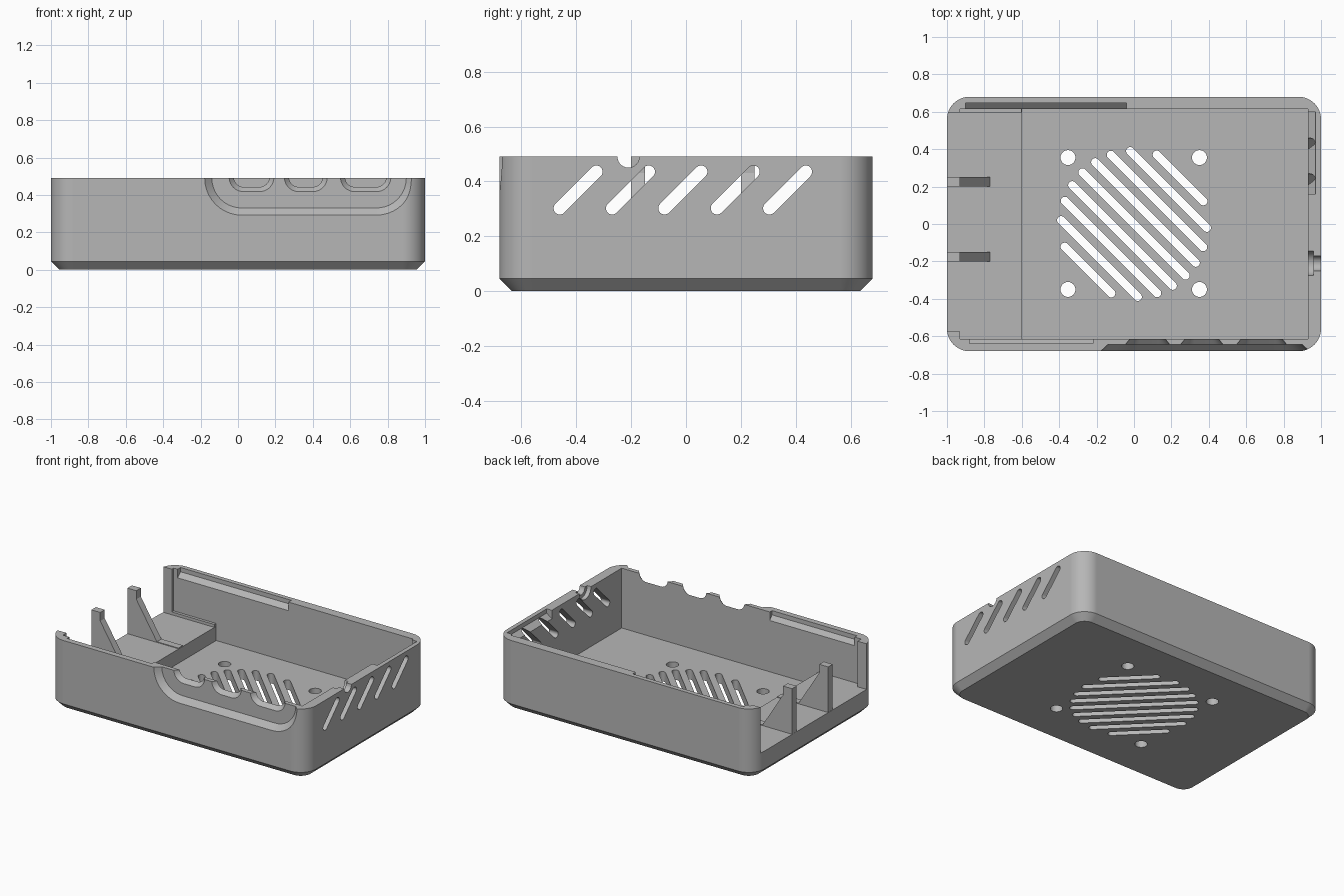
import bpy, bmesh, math

old = bpy.data.objects.get("Cube")
if old:
    bpy.data.objects.remove(old, do_unlink=True)

grey = bpy.data.materials.new("case_grey")
grey.use_nodes = True
COLOR = (0.47, 0.47, 0.47, 1)
grey.diffuse_color = COLOR
grey.node_tree.nodes["Principled BSDF"].inputs["Base Color"].default_value = COLOR

TOP, OVER = 0.49, 0.6        # rim height, height cutters reach above it


def loft(name, loops):
    """Solid skinned through matching loops of 3D points, capped at both ends."""
    bm = bmesh.new()
    rings = [[bm.verts.new(p) for p in loop] for loop in loops]
    n = len(rings[0])
    for a, b in zip(rings, rings[1:]):
        for i in range(n):
            j = (i + 1) % n
            bm.faces.new((a[i], a[j], b[j], b[i]))
    bm.faces.new(rings[0])
    bm.faces.new(rings[-1])
    bmesh.ops.recalc_face_normals(bm, faces=bm.faces)
    mesh = bpy.data.meshes.new(name)
    bm.to_mesh(mesh)
    bm.free()
    mesh.materials.append(grey)
    obj = bpy.data.objects.new(name, mesh)
    bpy.context.collection.objects.link(obj)
    return obj


def prism(name, outline, axis, a, b):
    """Extrude a 2D outline along an axis from a to b."""
    def place(p, t):
        return {"x": (t, p[0], p[1]), "y": (p[0], t, p[1]), "z": (p[0], p[1], t)}[axis]
    return loft(name, [[place(p, t) for p in outline] for t in (a, b)])


def box(name, x0, x1, y0, y1, z0, z1):
    return prism(name, [(x0, y0), (x1, y0), (x1, y1), (x0, y1)], "z", z0, z1)


def arc(cx, cy, r, start, end, steps=10):
    return [(cx + r * math.cos(math.radians(start + (end - start) * i / steps)),
             cy + r * math.sin(math.radians(start + (end - start) * i / steps)))
            for i in range(steps + 1)]


def circle(cx, cy, r):
    return arc(cx, cy, r, 0, 345, 23)


def stadium(p, q, r):
    """Slot outline with round ends centred on p and q."""
    d = math.degrees(math.atan2(q[1] - p[1], q[0] - p[0]))
    return arc(*p, r, d + 90, d + 270) + arc(*q, r, d - 90, d + 90)


def rounded_rect(hx, hy, r):
    pts = []
    for k, (sx, sy) in enumerate([(1, 1), (-1, 1), (-1, -1), (1, -1)]):
        pts += arc(sx * (hx - r), sy * (hy - r), r, 90 * k, 90 * k + 90, 14)
    return pts


def scoop(x0, x1, z0, r, grow):
    """Open-topped outline with rounded bottom corners, grown outwards."""
    x0, x1, z0, r = x0 - grow, x1 + grow, z0 - grow, r + grow
    return ([(x0, OVER)] + arc(x0 + r, z0 + r, r, 180, 270)
            + arc(x1 - r, z0 + r, r, 270, 360) + [(x1, OVER)])


def flared_cut(shape, outer, inner):
    """Cut through the front wall; outer and inner are (y, growth) pairs."""
    cut(loft("cutter", [[(x, y, z) for x, z in scoop(*shape, g)] for y, g in (outer, inner)]))


# Outer shell with a chamfered base
C = 0.045
levels = [(0, C), (C, 0), (TOP, 0)]
case = loft("case_shell", [[(x, y, z) for x, y in rounded_rect(1 - i, 0.68 - i, 0.12 - i)]
                           for z, i in levels])


def cut(cutter):
    mod = case.modifiers.new("cut", "BOOLEAN")
    mod.operation = "DIFFERENCE"
    mod.solver = "EXACT"
    mod.object = cutter
    bpy.context.view_layer.objects.active = case
    bpy.ops.object.modifier_apply(modifier=mod.name)
    bpy.data.objects.remove(cutter, do_unlink=True)


# Main cavity, raised platform and open end
cut(box("cutter", -0.6, 0.93, -0.615, 0.615, 0.07, OVER))
cut(box("cutter", -0.93, -0.5, -0.615, 0.615, 0.17, OVER))
cut(box("cutter", -1.1, -0.9, -0.575, 0.595, 0.17, OVER))

# Floor grille: diagonal slots clipped to a circle
for k in range(-4, 5):
    off = k * 0.087
    half = math.sqrt(0.39 ** 2 - off ** 2)
    s = math.sqrt(0.5)
    p = ((off - half) * s, (off + half) * s)
    q = ((off + half) * s, (off - half) * s)
    cut(prism("cutter", stadium(p, q, 0.022), "z", -0.1, 0.12))

# Fan screw holes
for x in (-0.353, 0.35):
    for y in (-0.35, 0.355):
        cut(prism("cutter", circle(x, y, 0.04), "z", -0.1, 0.12))

# Slanted vents in the end wall
for k in range(5):
    y = -0.46 + 0.191 * k
    cut(prism("cutter", stadium((y, 0.302), (y + 0.133, 0.435), 0.023), "x", 0.85, 1.1))

# Stepped round notch in the end wall rim
cut(prism("cutter", circle(-0.21, TOP, 0.04), "x", 0.9, 1.1))
cut(prism("cutter", circle(-0.21, TOP, 0.065), "x", 0.9, 0.96))

# Sunken front panel and its three flared port openings
flared_cut((-0.14, 0.90, 0.33, 0.16), (-0.70, 0.06), (-0.645, 0))
for x0, x1 in ((-0.02, 0.165), (0.275, 0.45), (0.575, 0.79)):
    flared_cut((x0, x1, 0.445, 0.05), (-0.66, 0.04), (-0.60, -0.01))


# Snap grooves along the inner rim
def groove(inner, depth):
    s = 1 if inner > 0 else -1
    return [(inner - s * 0.02, 0.43), (inner, 0.43), (inner + s * depth, 0.46),
            (inner + s * depth, OVER), (inner - s * 0.02, OVER)]


cut(prism("cutter", [(u, z) for u, z in groove(0.615, 0.033)], "x", -0.9, -0.04))
cut(prism("cutter", [(u, z) for u, z in groove(-0.615, 0.025)], "x", -0.88, -0.22))
cut(prism("cutter", [(u, z) for u, z in groove(0.93, 0.04)], "y", 0.16, 0.6))

# Bracing posts at the open end
fin = [(-0.999, 0.16), (-0.999, TOP), (-0.93, TOP), (-0.93, 0.43),
       (-0.77, 0.175), (-0.602, 0.175), (-0.602, 0.16)]
parts = [case]
for name, y in (("front_post", -0.2), ("back_post", 0.2)):
    parts.append(prism(name, fin, "y", y, y + 0.05))

# Low strip along the platform's back edge
parts.append(box("platform_strip", -0.94, -0.601, 0.595, 0.63, 0.16, 0.19))

# Smooth rounded corners, crisp edges elsewhere
for obj in bpy.context.selected_objects:
    obj.select_set(False)
for obj in parts:
    obj.select_set(True)
bpy.context.view_layer.objects.active = case
bpy.ops.object.shade_smooth_by_angle(angle=math.radians(25))
weighted = case.modifiers.new("even_normals", "WEIGHTED_NORMAL")
weighted.keep_sharp = True
